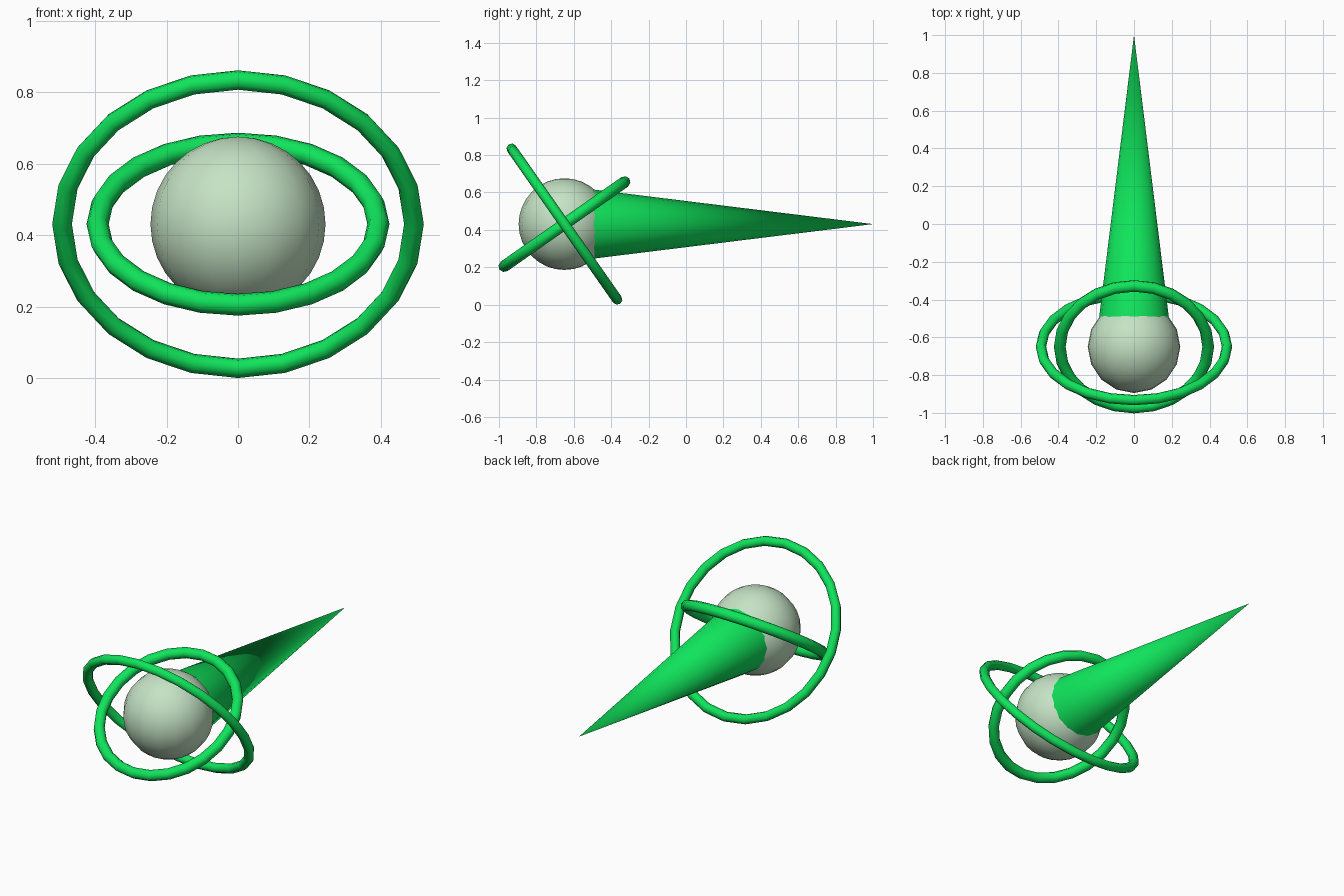
import bpy
import math

if "Cube" in bpy.data.objects:
    bpy.data.objects.remove(bpy.data.objects["Cube"])

CENTRE = (0.0, -0.65, 0.431)


def make_material(name, rgb):
    mat = bpy.data.materials.new(name)
    mat.diffuse_color = (*rgb, 1.0)
    mat.use_nodes = True
    mat.node_tree.nodes["Principled BSDF"].inputs["Base Color"].default_value = mat.diffuse_color
    return mat


green = make_material("bright_green", (0.005, 0.775, 0.105))
pale = make_material("pale_green", (0.56, 0.77, 0.56))


def finish(name, mat):
    obj = bpy.context.object
    obj.name = name
    obj.data.materials.append(mat)
    bpy.ops.object.shade_smooth()
    return obj


# Round core
bpy.ops.mesh.primitive_uv_sphere_add(segments=16, ring_count=16, radius=0.245, location=CENTRE)
finish("core", pale)

# Tapering tail, its open end buried inside the core
base_y, tip_y = -0.62, 1.0
bpy.ops.mesh.primitive_cone_add(
    vertices=16, radius1=0.2, radius2=0.0, depth=tip_y - base_y, end_fill_type='NOTHING',
    location=(0, (base_y + tip_y) / 2, CENTRE[2]), rotation=(math.radians(-90), 0, 0))
finish("tail", green)

# Two tilted rings around the core
for name, major, minor, tilt in (("outer_ring", 0.4925, 0.0275, -55),
                                 ("inner_ring", 0.393, 0.031, 35)):
    bpy.ops.mesh.primitive_torus_add(
        major_radius=major, minor_radius=minor, major_segments=24, minor_segments=8,
        location=CENTRE, rotation=(math.radians(tilt), 0, 0))
    finish(name, green)
